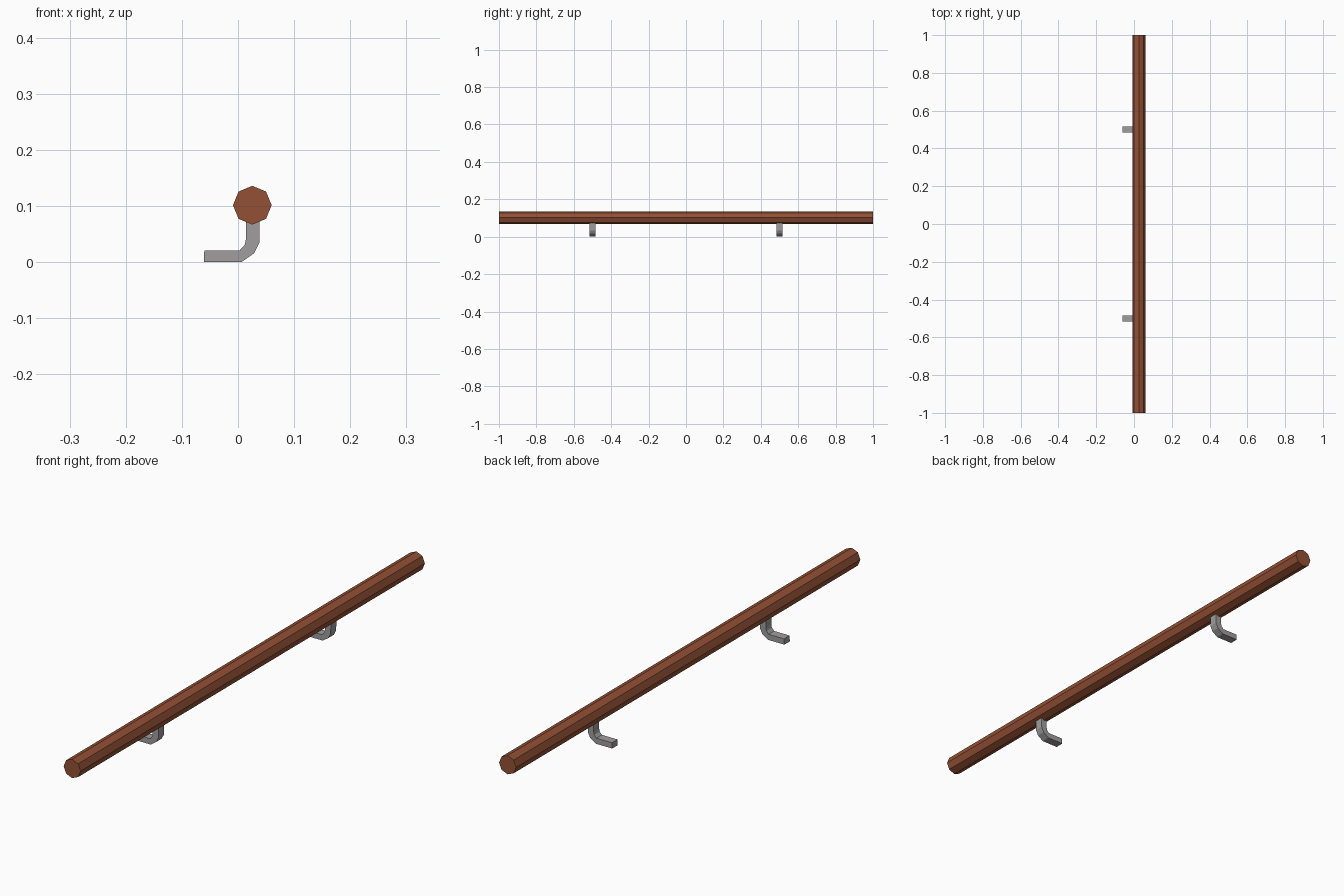
import bpy, math

if "Cube" in bpy.data.objects:
    bpy.data.objects.remove(bpy.data.objects["Cube"])


def material(name, rgb):
    m = bpy.data.materials.new(name)
    m.diffuse_color = (*rgb, 1)
    m.use_nodes = True
    m.node_tree.nodes["Principled BSDF"].inputs["Base Color"].default_value = m.diffuse_color
    return m


def extrude_profile(name, profile, y0, y1, mat):
    """Extrude a counter-clockwise (x, z) profile along y."""
    n = len(profile)
    verts = [(x, y, z) for y in (y0, y1) for x, z in profile]
    faces = [tuple(range(n)), tuple(reversed(range(n, 2 * n)))]
    faces += [(i, i + n, (i + 1) % n + n, (i + 1) % n) for i in range(n)]
    mesh = bpy.data.meshes.new(name)
    mesh.from_pydata(verts, [], faces)
    mesh.materials.append(mat)
    obj = bpy.data.objects.new(name, mesh)
    bpy.context.collection.objects.link(obj)
    return obj


wood = material("red_brown_wood", (0.29, 0.08, 0.035))
metal = material("grey_metal", (0.35, 0.34, 0.34))

# Octagonal handrail
octagon = [(0.0255 + 0.0345 * math.cos(i * math.pi / 4),
            0.1015 + 0.0345 * math.sin(i * math.pi / 4)) for i in range(8)]
extrude_profile("rail", octagon, -1, 1, wood)

# Bent wall brackets, running up into the rail
bend = [(-0.061, 0.0), (0.006, 0.0), (0.029, 0.016), (0.038, 0.034), (0.039, 0.085),
        (0.014, 0.085), (0.014, 0.040), (0.012, 0.031), (0.003, 0.021), (-0.06, 0.021)]
for side, y in (("front", -0.5), ("back", 0.5)):
    extrude_profile(side + "_bracket", bend, y - 0.016, y + 0.016, metal)
